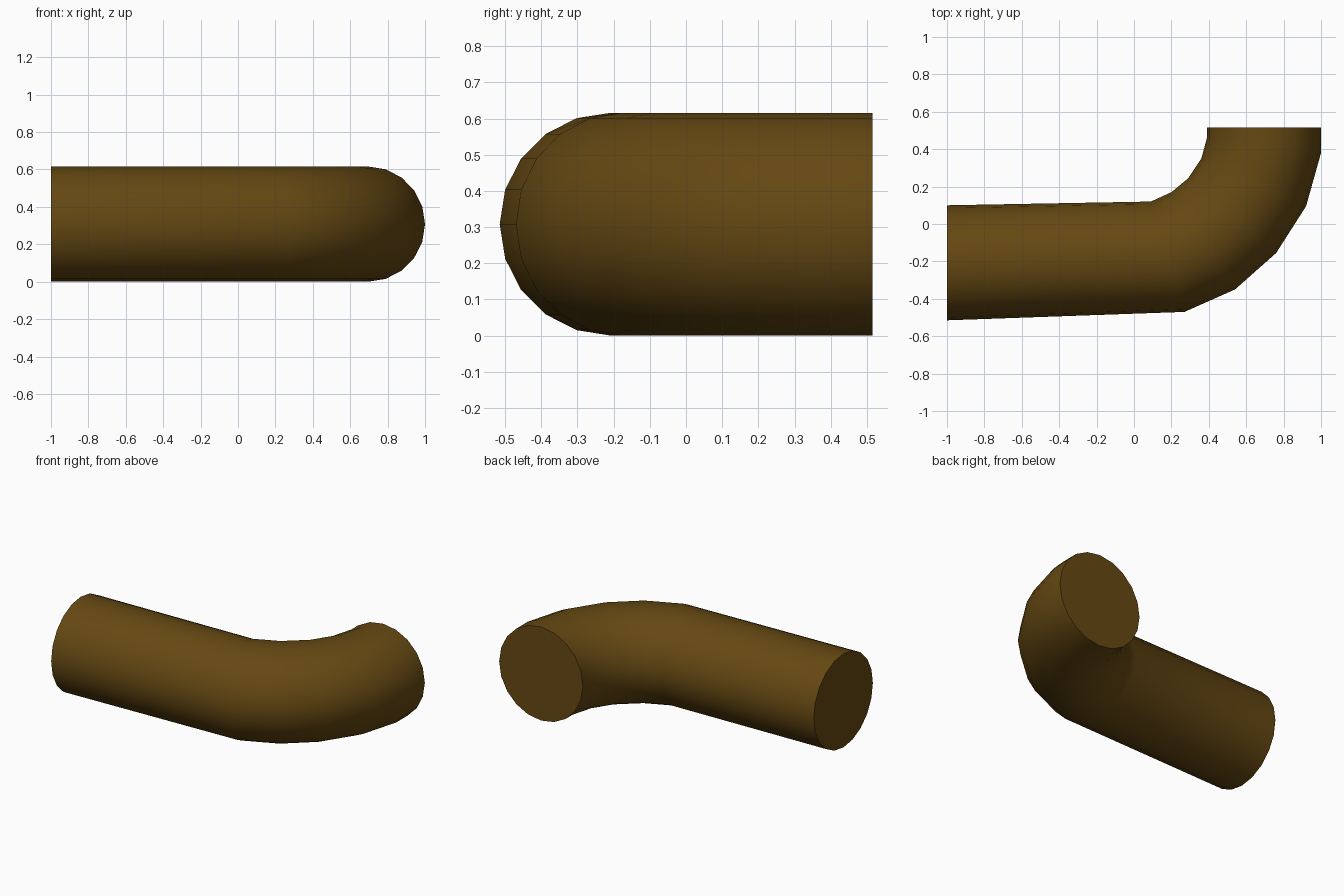
import bpy, bmesh, math
from mathutils import Vector

if "Cube" in bpy.data.objects:
    bpy.data.objects.remove(bpy.data.objects["Cube"])

SIDES = 20
R = 0.308

# Inner and outer bend points of each cross-section, seen from above
sections = [
    ((-1.0, 0.10), (-1.0, -0.515)),
    ((0.09, 0.12), (0.27, -0.47)),
    ((0.20, 0.17), (0.54, -0.35)),
    ((0.29, 0.245), (0.76, -0.155)),
    ((0.36, 0.35), (0.92, 0.095)),
    ((0.39, 0.46), (1.0, 0.38)),
    ((0.39, 0.515), (1.0, 0.515)),
]

bm = bmesh.new()
rings = []
for inner, outer in sections:
    a, b = Vector((*inner, R)), Vector((*outer, R))
    mid, half = (a + b) / 2, (b - a) / 2
    ring = []
    for i in range(SIDES):
        t = 2 * math.pi * i / SIDES
        ring.append(bm.verts.new(mid + half * math.cos(t) + Vector((0, 0, R * math.sin(t)))))
    rings.append(ring)

# Pipe wall
for r0, r1 in zip(rings, rings[1:]):
    for i in range(SIDES):
        j = (i + 1) % SIDES
        bm.faces.new((r0[i], r0[j], r1[j], r1[i]))

# Flat end caps
bm.faces.new(rings[0])
bm.faces.new(rings[-1])
bmesh.ops.recalc_face_normals(bm, faces=bm.faces[:])

mesh = bpy.data.meshes.new("pipe_elbow")
bm.to_mesh(mesh)
bm.free()
pipe = bpy.data.objects.new("pipe_elbow", mesh)
bpy.context.collection.objects.link(pipe)

# Brown finish
mat = bpy.data.materials.new("brown")
mat.diffuse_color = (0.13, 0.065, 0.006, 1)
mat.use_nodes = True
mat.node_tree.nodes["Principled BSDF"].inputs["Base Color"].default_value = mat.diffuse_color
mesh.materials.append(mat)

# Smooth wall, sharp rims
bpy.context.view_layer.objects.active = pipe
pipe.select_set(True)
bpy.ops.object.shade_smooth_by_angle(angle=math.radians(40))
